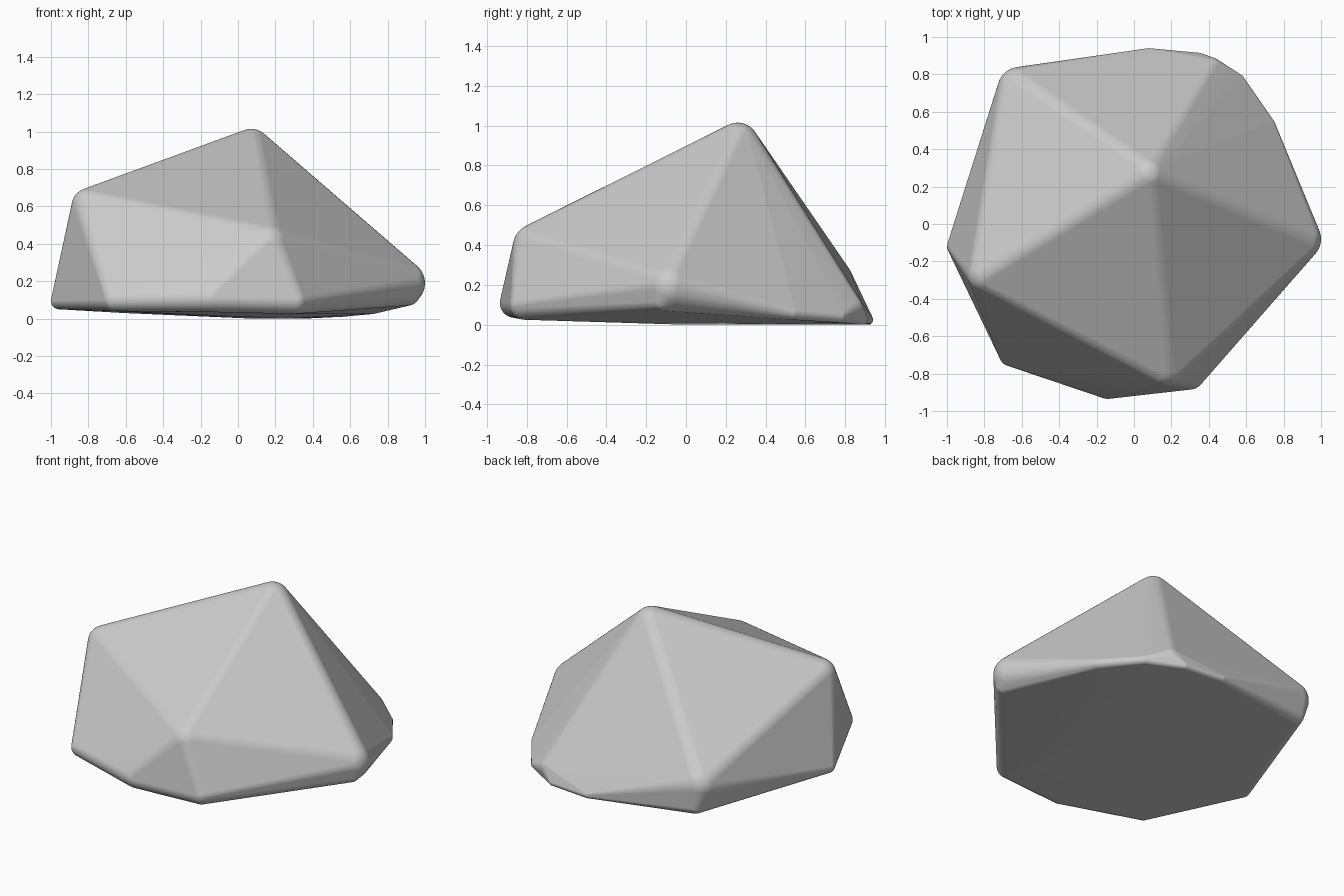
import bpy, bmesh
from mathutils import Matrix

if "Cube" in bpy.data.objects:
    bpy.data.objects.remove(bpy.data.objects["Cube"])

# Rounded corners of the boulder: x, y, z, radius
upper = [
    (0.07, 0.26, 0.91, 0.105),     # peak
    (-0.79, -0.27, 0.60, 0.10),    # left shoulder
    (0.16, -0.75, 0.39, 0.12),     # front shoulder
    (0.88, -0.08, 0.19, 0.12),     # right tip
    (0.41, 0.82, 0.08, 0.07),      # back right, close to the ground
    (-0.61, 0.72, 0.215, 0.12),    # back left
]
lower = [
    (-0.955, -0.12, 0.095, 0.045),
    (-0.66, -0.70, 0.10, 0.06),
    (-0.14, -0.86, 0.11, 0.075),
    (0.30, -0.81, 0.10, 0.075),
    (0.91, -0.12, 0.13, 0.06),
    (0.72, 0.53, 0.06, 0.035),
    (0.56, 0.77, 0.04, 0.03),
    (0.35, 0.89, 0.025, 0.025),
    (0.08, 0.915, 0.025, 0.025),
    (-0.61, 0.77, 0.09, 0.06),
    (0.25, 0.0, 0.03, 0.03),
]

# Wrap a hull around a small ball at each corner
bm = bmesh.new()
for x, y, z, r in upper + lower:
    bmesh.ops.create_icosphere(bm, subdivisions=4, radius=r,
                               matrix=Matrix.Translation((x, y, z)))
points = [v.co.copy() for v in bm.verts]
bm.free()

bm = bmesh.new()
for p in points:
    bm.verts.new(p)
bmesh.ops.convex_hull(bm, input=bm.verts[:])
bmesh.ops.delete(bm, geom=[v for v in bm.verts if not v.link_faces], context='VERTS')
bmesh.ops.recalc_face_normals(bm, faces=bm.faces[:])

mesh = bpy.data.meshes.new("boulder")
bm.to_mesh(mesh)
bm.free()
boulder = bpy.data.objects.new("boulder", mesh)
bpy.context.collection.objects.link(boulder)

# Smooth shading with flat-looking facets
bpy.context.view_layer.objects.active = boulder
boulder.select_set(True)
bpy.ops.object.shade_smooth()
weighted = boulder.modifiers.new("weighted_normals", 'WEIGHTED_NORMAL')
weighted.weight = 80
